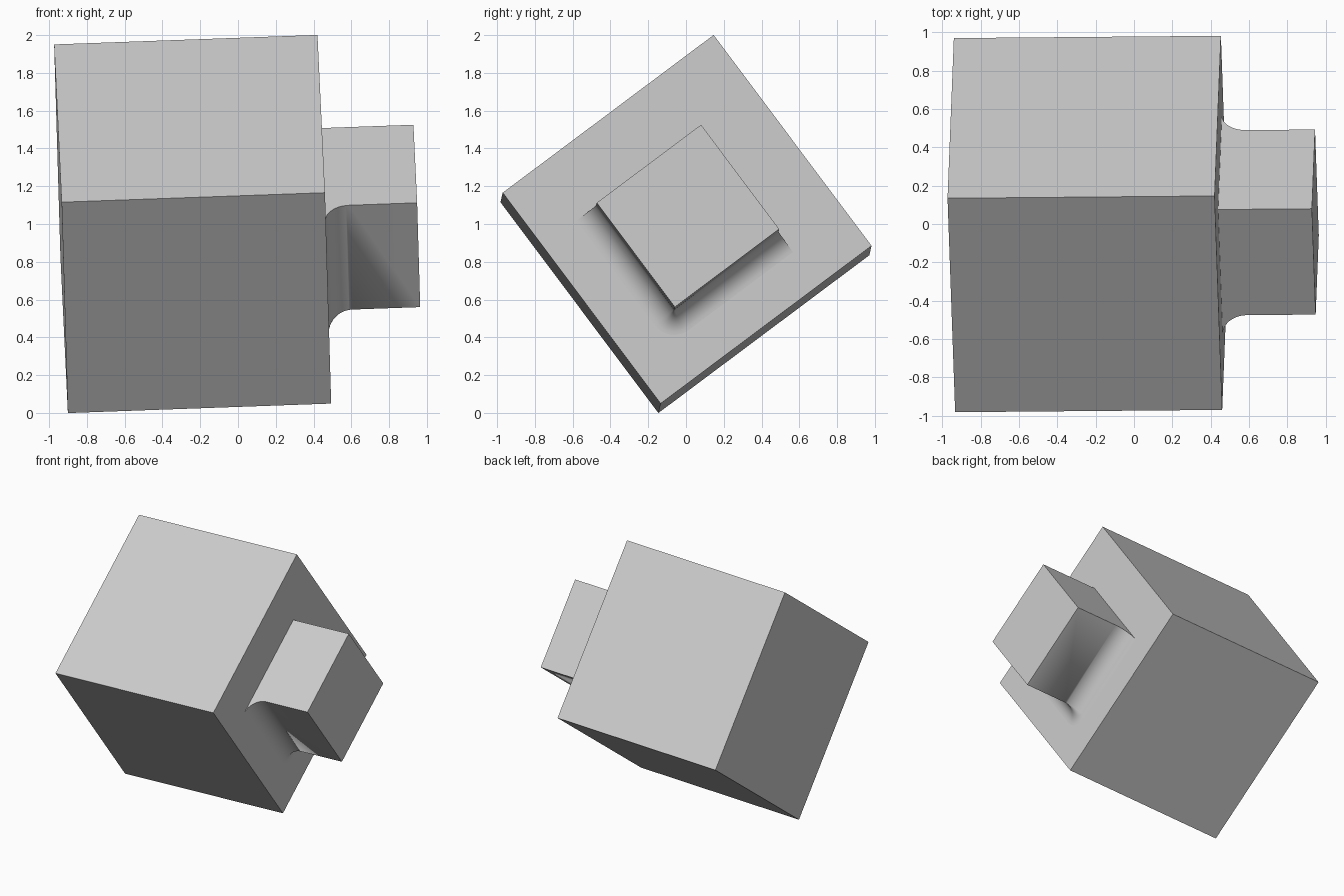
import bpy, bmesh, math
from mathutils import Matrix, Vector

if "Cube" in bpy.data.objects:
    bpy.data.objects.remove(bpy.data.objects["Cube"], do_unlink=True)

SIDE = 1.395      # edge of the large block
HALF = 0.345      # half width of the boss
HEIGHT = 0.49     # how far the boss stands out
FILLET = 0.13     # radius of the flare at the boss foot

grey = bpy.data.materials.new("light grey")
grey.diffuse_color = (0.6, 0.6, 0.6, 1)
grey.use_nodes = True
grey.node_tree.nodes["Principled BSDF"].inputs["Base Color"].default_value = (0.6, 0.6, 0.6, 1)

# Tilted frame shared by both parts: the boss points along the first axis
u = Vector((1.39, 0.012, 0.05)).normalized()
v = Vector((-0.04, 1.11, 0.83))
v = (v - u * v.dot(u)).normalized()
w = u.cross(v)
frame = Matrix.Translation((-0.24, 0, 1.0)) @ Matrix((u, v, w)).transposed().to_4x4()


def add_part(name, bm):
    bmesh.ops.recalc_face_normals(bm, faces=bm.faces)
    mesh = bpy.data.meshes.new(name)
    bm.to_mesh(mesh)
    bm.free()
    mesh.materials.append(grey)
    obj = bpy.data.objects.new(name, mesh)
    bpy.context.collection.objects.link(obj)
    obj.matrix_world = frame
    bpy.ops.object.select_all(action='DESELECT')
    obj.select_set(True)
    bpy.context.view_layer.objects.active = obj
    bpy.ops.object.shade_smooth_by_angle(angle=math.radians(35))


# Large block
bm = bmesh.new()
bmesh.ops.create_cube(bm, size=SIDE)
add_part("large_block", bm)


# Square section flared by d on its two lower sides, with a round corner between
def section(bm, height, d, steps=10):
    pts = [(HALF, HALF), (-HALF - d, HALF)]
    for i in range(steps + 1):
        a = math.pi + math.pi / 2 * i / steps
        pts.append((-HALF + d * math.cos(a), -HALF + d * math.sin(a)))
    pts.append((HALF, -HALF - d))
    return [bm.verts.new((SIDE / 2 + height, y, z)) for y, z in pts]


# Boss with concave fillet at its foot, sunk slightly into the block
bm = bmesh.new()
rings = [section(bm, -0.02, FILLET)]
for i in range(13):
    a = math.pi / 2 * i / 12
    rings.append(section(bm, FILLET * (1 - math.cos(a)), FILLET * (1 - math.sin(a))))
rings.append(section(bm, HEIGHT, 0))
for low, high in zip(rings, rings[1:]):
    for i in range(len(low)):
        j = (i + 1) % len(low)
        bm.faces.new((low[i], low[j], high[j], high[i]))
bm.faces.new(rings[0])
bm.faces.new(rings[-1])
bmesh.ops.remove_doubles(bm, verts=bm.verts, dist=1e-5)
add_part("filleted_boss", bm)
